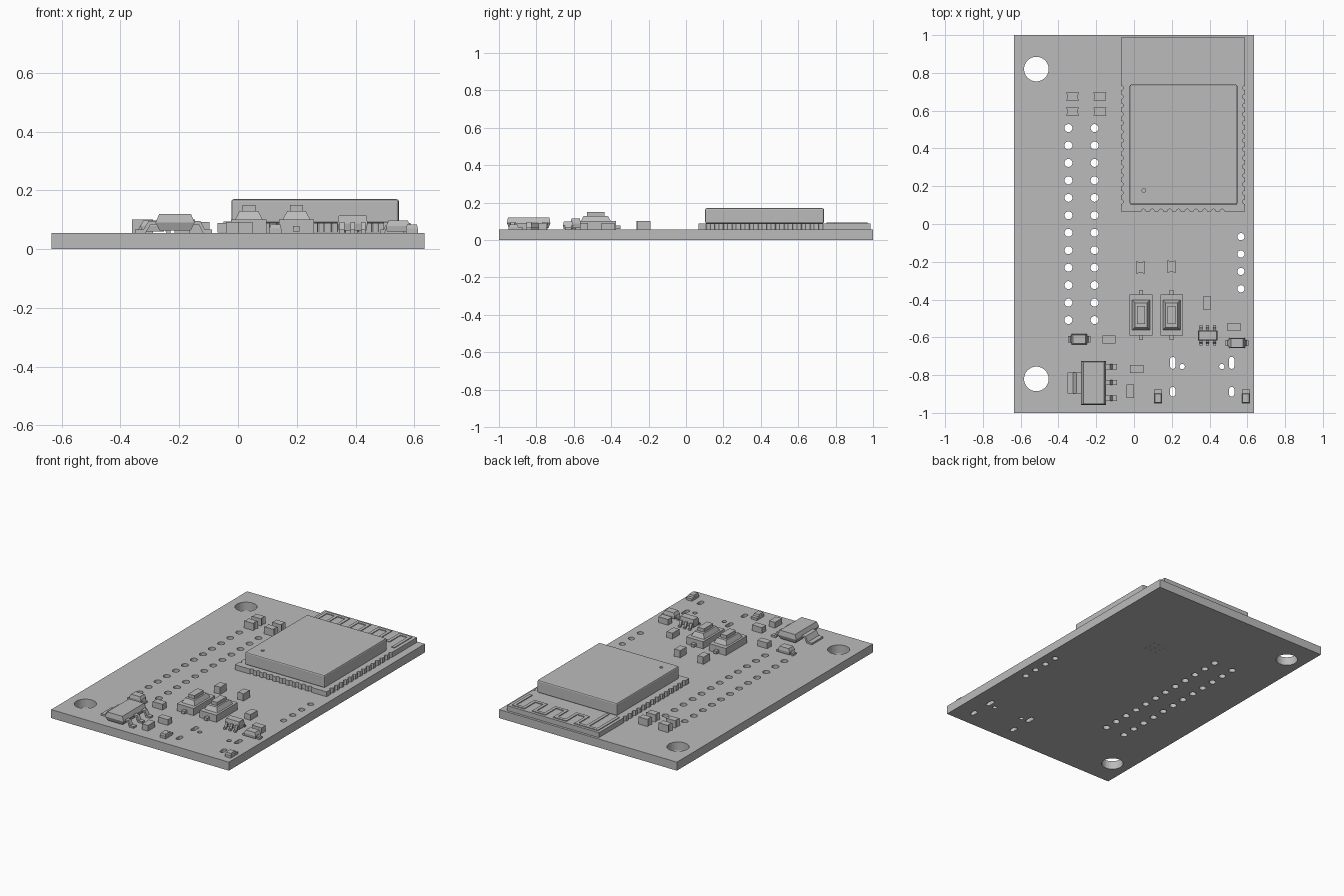
import bpy, bmesh
from math import sin, cos, pi
from mathutils import Matrix, Vector

cube = bpy.data.objects.get("Cube")
if cube:
    bpy.data.objects.remove(cube)

grey = bpy.data.materials.new("plain grey")
grey.use_nodes = True
grey.diffuse_color = (0.5, 0.5, 0.5, 1)
grey.node_tree.nodes["Principled BSDF"].inputs["Base Color"].default_value = (0.5, 0.5, 0.5, 1)

BOARD = 0.055    # top of the board
SEAT = 0.054     # parts are sunk a hair into it


def finish(name, bm):
    bmesh.ops.recalc_face_normals(bm, faces=bm.faces)
    mesh = bpy.data.meshes.new(name)
    bm.to_mesh(mesh)
    bm.free()
    mesh.materials.append(grey)
    obj = bpy.data.objects.new(name, mesh)
    bpy.context.collection.objects.link(obj)
    return obj


def add_prism(bm, lower, upper):
    """Closed solid between two matching loops of points."""
    a = [bm.verts.new(p) for p in lower]
    b = [bm.verts.new(p) for p in upper]
    bm.faces.new(a)
    bm.faces.new(b)
    for i in range(len(a)):
        j = (i + 1) % len(a)
        bm.faces.new((a[i], a[j], b[j], b[i]))


def outline(bm, pts, z0, z1):
    add_prism(bm, [(x, y, z0) for x, y in pts], [(x, y, z1) for x, y in pts])


def rect(x, y, w, d):
    return [(x + sx * w / 2, y + sy * d / 2) for sx, sy in ((-1, -1), (1, -1), (1, 1), (-1, 1))]


def add_box(bm, x, y, w, d, z0, z1, top=None):
    tw, td = top or (w, d)
    add_prism(bm, [(*p, z0) for p in rect(x, y, w, d)], [(*p, z1) for p in rect(x, y, tw, td)])


def box(name, *args, **kw):
    bm = bmesh.new()
    add_box(bm, *args, **kw)
    return finish(name, bm)


def add_hole(bm, x, y, r, z0, z1, stretch=0, n=24):
    """Round cutter, or a slot when stretched along y."""
    pts = []
    for i in range(n):
        a = 2 * pi * (i + 0.5) / n
        pts.append((x + r * cos(a), y + r * sin(a) + (stretch if sin(a) > 0 else -stretch)))
    outline(bm, pts, z0, z1)


def cut(obj, bm):
    cutter = finish("cutter", bm)
    cutter.hide_render = True
    mod = obj.modifiers.new("holes", "BOOLEAN")
    mod.operation, mod.solver, mod.object = "DIFFERENCE", "EXACT", cutter
    bpy.context.view_layer.objects.active = obj
    bpy.ops.object.modifier_apply(modifier=mod.name)
    bpy.data.objects.remove(cutter)


def add_lead(bm, x, y, angle, length, width, high, t=0.012):
    """Gull-wing lead running outward from (x, y)."""
    L, low = length, SEAT
    side = [(-0.01, high), (0.35 * L, high), (0.6 * L, low + t), (L, low + t),
            (L, low), (0.5 * L, low), (0.25 * L, high - t), (-0.01, high - t)]
    m = Matrix.Translation((x, y, 0)) @ Matrix.Rotation(angle, 4, "Z")
    add_prism(bm, *[[m @ Vector((u, s * width / 2, z)) for u, z in side] for s in (-1, 1)])


# Circuit board with mounting holes, header holes, connector slots and vias
board = box("circuit_board", 0, 0, 1.27, 2, 0, BOARD)
bm = bmesh.new()
for s in (-1, 1):
    add_hole(bm, -0.517, s * 0.82, 0.065, -0.1, 0.2, n=40)
for row in range(12):
    for x in (-0.347, -0.209):
        add_hole(bm, x, 0.508 - row * 0.0924, 0.021, -0.1, 0.2)
for row in range(4):
    add_hole(bm, 0.566, -0.067 - row * 0.092, 0.019, -0.1, 0.2)
for x in (0.205, 0.517):
    add_hole(bm, x, -0.735, 0.014, -0.1, 0.2, stretch=0.018)
    add_hole(bm, x, -0.888, 0.014, -0.1, 0.2, stretch=0.012)
for x in (0.255, 0.465):
    add_hole(bm, x, -0.755, 0.014, -0.1, 0.2)
for i in range(3):
    for j in range(3):
        add_hole(bm, 0.145 + i * 0.04, 0.38 + j * 0.04, 0.005, -0.1, 0.2, n=8)
cut(board, bm)

# Radio module: castellated carrier, shield can, antenna trace
module = box("module_carrier", 0.259, 0.527, 0.656, 0.921, BOARD + 0.002, 0.089)
bm = bmesh.new()
for i in range(14):
    for x in (-0.069, 0.587):
        add_hole(bm, x, 0.72 - i * 0.0463, 0.012, 0, 0.2, n=12)
for i in range(10):
    add_hole(bm, 0.05 + i * 0.0463, 0.0665, 0.012, 0, 0.2, n=12)
cut(module, bm)

shield = box("shield_can", 0.2625, 0.42, 0.57, 0.635, 0.088, 0.17)
bevel = shield.modifiers.new("soft edge", "BEVEL")
bevel.width, bevel.segments = 0.008, 2
bpy.context.view_layer.objects.active = shield
bpy.ops.object.modifier_apply(modifier=bevel.name)
bm = bmesh.new()
add_hole(bm, 0.052, 0.178, 0.01, 0.16, 0.2, n=16)
cut(shield, bm)

path = [(-0.04, 0.76), (-0.04, 0.96)]
for i in range(3):
    x = 0.11 + i * 0.15
    path += [(x, 0.96), (x, 0.85), (x + 0.075, 0.85), (x + 0.075, 0.96)]
path += [(0.555, 0.96), (0.555, 0.8)]
legs = list(zip(path, path[1:])) + [((0.035, 0.76), (0.035, 0.96))]
bm = bmesh.new()
for (x0, y0), (x1, y1) in legs:
    add_box(bm, (x0 + x1) / 2, (y0 + y1) / 2, abs(x1 - x0) + 0.02, abs(y1 - y0) + 0.02, 0.088, 0.094)
finish("antenna_trace", bm)


# Small chip parts; the notched ones have hollowed ends
def chip(name, x, y, upright=False, notch=0.0, w=0.07, d=0.042, top=0.101):
    pts = [(-w / 2, -d / 2), (w / 2, -d / 2)]
    if notch:
        pts += [(w / 2 - notch, -d / 4), (w / 2 - notch, d / 4)]
    pts += [(w / 2, d / 2), (-w / 2, d / 2)]
    if notch:
        pts += [(notch - w / 2, d / 4), (notch - w / 2, -d / 4)]
    if upright:
        pts = [(-v, u) for u, v in pts]
    bm = bmesh.new()
    outline(bm, [(x + u, y + v) for u, v in pts], SEAT, top)
    return finish(name, bm)


for x in (-0.325, -0.181):
    for y in (0.674, 0.596):
        chip("resistor", x, y, notch=0.006)
for x, y in ((0.035, -0.23), (0.199, -0.226)):
    chip("resistor", x, y, upright=True, notch=0.006)
for x, y, upright in ((0.386, -0.418, True), (-0.02, -0.885, True), (0.53, -0.545, False),
                      (-0.132, -0.611, False), (0.015, -0.767, False)):
    chip("capacitor", x, y, upright, top=0.092)

# Indicator lights: low base, lens and end pad
for x in (0.127, 0.592):
    box("light_base", x, -0.912, 0.042, 0.074, SEAT, 0.07)
    box("light_lens", x, -0.922, 0.04, 0.05, 0.069, 0.083, top=(0.034, 0.044))

# Diodes with bent leads at both ends
for x, y in ((-0.29, -0.61), (0.545, -0.63)):
    box("diode_lower_body", x, y, 0.076, 0.05, 0.06, 0.078, top=(0.084, 0.055))
    box("diode_upper_body", x, y, 0.084, 0.055, 0.078, 0.098, top=(0.064, 0.046))
    bm = bmesh.new()
    for s in (0, 1):
        add_lead(bm, x + (1 - 2 * s) * 0.034, y, s * pi, 0.026, 0.034, 0.08)
    finish("diode_leads", bm)

# Push buttons
for x in (0.037, 0.199):
    y = -0.482
    box("button_base", x, y, 0.12, 0.217, SEAT, 0.101)
    box("button_collar", x, y, 0.094, 0.16, 0.1, 0.129, top=(0.064, 0.13))
    box("button_knob", x, y, 0.044, 0.094, 0.128, 0.15)
    for s in (-1, 1):
        box("button_pin", x, y + s * 0.118, 0.022, 0.03, 0.06, 0.078)

# Voltage regulator: bevelled body, wide tab and three leads
box("regulator_lower_body", -0.214, -0.841, 0.106, 0.212, 0.064, 0.09, top=(0.134, 0.232))
box("regulator_upper_body", -0.214, -0.841, 0.134, 0.232, 0.09, 0.12, top=(0.108, 0.222))
bm = bmesh.new()
add_lead(bm, -0.279, -0.841, pi, 0.072, 0.112, 0.096)
for i in range(3):
    add_lead(bm, -0.149, -0.755 - i * 0.084, 0, 0.06, 0.028, 0.096)
finish("regulator_leads", bm)

# Six-lead chip
box("small_chip_lower_body", 0.39, -0.59, 0.094, 0.046, 0.064, 0.088, top=(0.102, 0.054))
box("small_chip_upper_body", 0.39, -0.59, 0.102, 0.054, 0.088, 0.114, top=(0.094, 0.046))
bm = bmesh.new()
for i in (-1, 0, 1):
    for s in (-1, 1):
        add_lead(bm, 0.39 + i * 0.036, -0.59 + s * 0.024, s * pi / 2, 0.03, 0.016, 0.092)
finish("small_chip_leads", bm)
